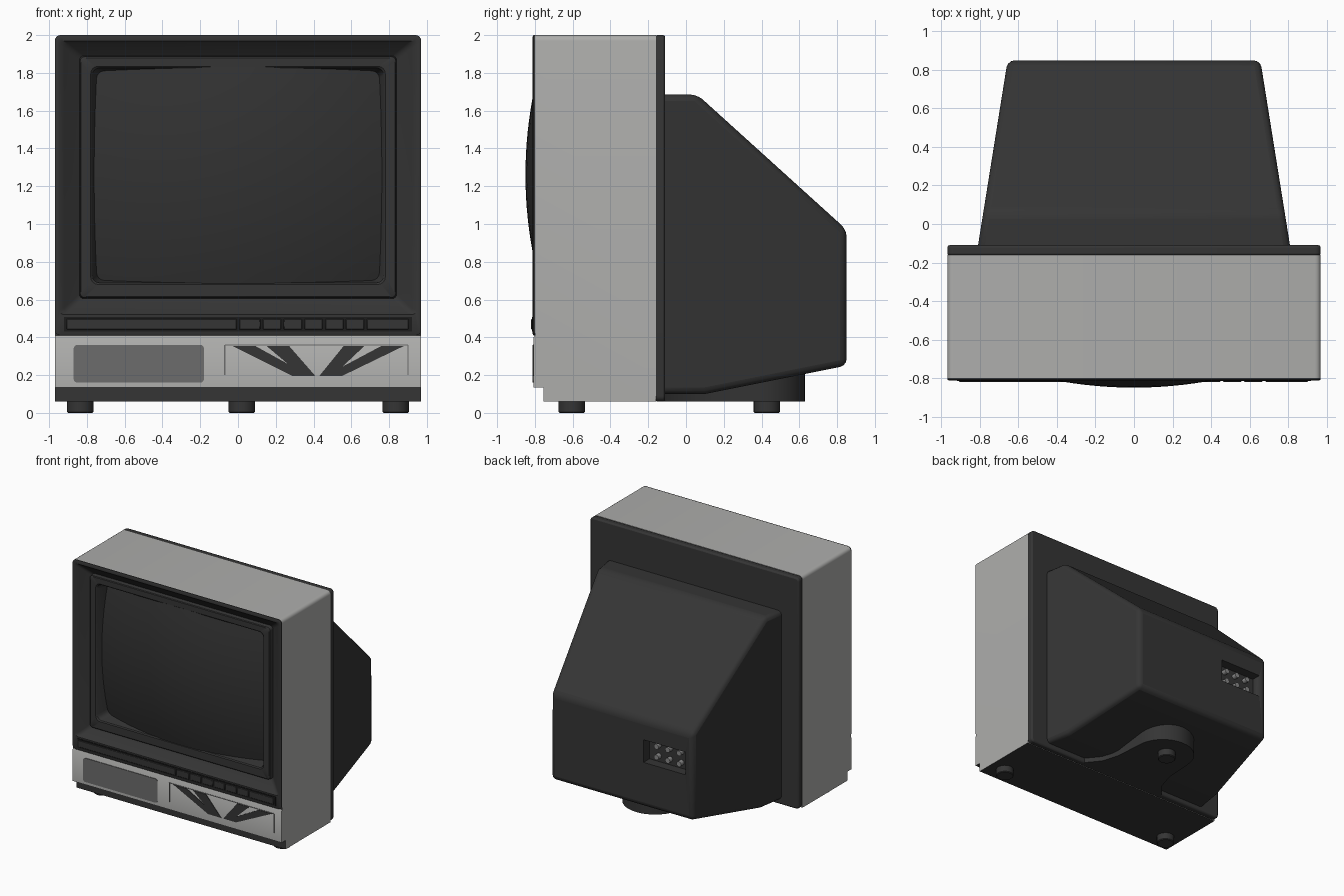
import bpy, bmesh, math

cube = bpy.data.objects.get("Cube")
if cube:
    bpy.data.objects.remove(cube, do_unlink=True)


def material(name, r, g, b, rough=0.6):
    m = bpy.data.materials.new(name)
    m.use_nodes = True
    m.diffuse_color = (r, g, b, 1)
    bsdf = m.node_tree.nodes["Principled BSDF"]
    bsdf.inputs["Base Color"].default_value = (r, g, b, 1)
    bsdf.inputs["Roughness"].default_value = rough
    return m


DARK = material("dark plastic", 0.035, 0.035, 0.035)
GLASS = material("screen glass", 0.031, 0.031, 0.031, 0.3)
BLACK = material("black groove", 0.012, 0.012, 0.012)
GREY = material("light grey casing", 0.42, 0.42, 0.41)
GRILLE = material("speaker grey", 0.15, 0.15, 0.15)
METAL = material("socket metal", 0.25, 0.25, 0.25)


def finish(name, bm, *mats, recalc=True, bevel=0, segments=3):
    if recalc:
        bmesh.ops.recalc_face_normals(bm, faces=bm.faces)
    me = bpy.data.meshes.new(name)
    bm.to_mesh(me)
    bm.free()
    ob = bpy.data.objects.new(name, me)
    bpy.context.collection.objects.link(ob)
    for m in mats:
        me.materials.append(m)
    if bevel:
        mod = ob.modifiers.new("Bevel", "BEVEL")
        mod.width, mod.segments = bevel, segments
        mod.limit_method = "ANGLE"
    bpy.ops.object.select_all(action="DESELECT")
    bpy.context.view_layer.objects.active = ob
    ob.select_set(True)
    bpy.ops.object.shade_smooth_by_angle(angle=math.radians(35))
    return ob


def add_prism(bm, pts, axis, lo, hi):
    """Extrude a 2D outline along an axis."""
    def place(p, d):
        return {"x": (d, *p), "y": (p[0], d, p[1]), "z": (*p, d)}[axis]
    a = [bm.verts.new(place(p, lo)) for p in pts]
    b = [bm.verts.new(place(p, hi)) for p in pts]
    bm.faces.new(a)
    bm.faces.new(b[::-1])
    for i in range(len(pts)):
        j = (i + 1) % len(pts)
        bm.faces.new((a[i], b[i], b[j], a[j]))


def prism(name, pts, axis, lo, hi, mat, **kw):
    bm = bmesh.new()
    add_prism(bm, pts, axis, lo, hi)
    return finish(name, bm, mat, **kw)


def rect(x0, x1, z0, z1):
    return [(x0, z0), (x1, z0), (x1, z1), (x0, z1)]


def circle(cx, cy, r, n=24):
    return [(cx + r * math.cos(2 * math.pi * i / n), cy + r * math.sin(2 * math.pi * i / n)) for i in range(n)]


def rounded(x0, x1, z0, z1, r, n=4):
    corners = [(x0 + r, z0 + r, 180), (x1 - r, z0 + r, 270), (x1 - r, z1 - r, 0), (x0 + r, z1 - r, 90)]
    return [(cx + r * math.cos(math.radians(a + 90 * k / n)), cz + r * math.sin(math.radians(a + 90 * k / n)))
            for cx, cz, a in corners for k in range(n + 1)]


# Cabinet shell: side profile extruded across, open where the bezel sits
bm = bmesh.new()
profile = [(-0.16, 0.06), (-0.16, 2), (-0.8, 2), (-0.8, 0.41), (-0.807, 0.4),
           (-0.807, 0.135), (-0.755, 0.135), (-0.755, 0.06)]
add_prism(bm, profile, "x", -0.97, 0.97)
bmesh.ops.recalc_face_normals(bm, faces=bm.faces)
top = [e for e in bm.edges if all(v.co.z > 1.99 and abs(v.co.x) > 0.9 for v in e.verts)
       and abs(e.verts[0].co.y - e.verts[1].co.y) > 0.1]
bmesh.ops.bevel(bm, geom=top, offset=0.03, segments=4, profile=0.5, affect="EDGES")
bm.normal_update()
for f in bm.faces:
    c = f.calc_center_median()
    f.material_index = int(f.normal.z < -0.9 or (f.normal.y < -0.9 and c.z < 0.13))
hole = [f for f in bm.faces if f.normal.y < -0.9 and f.calc_center_median().z > 0.6]
bmesh.ops.delete(bm, geom=hole, context="FACES_ONLY")
finish("cabinet_shell", bm, GREY, DARK, recalc=False)

# Front bezel: concentric rounded rings stepping in to the screen opening
rings = [(0.97, 0.41, 2, -0.8, 0.03), (0.97, 0.41, 2, -0.808, 0.03), (0.962, 0.418, 1.992, -0.812, 0.028),
         (0.945, 0.52, 1.97, -0.81, 0.025), (0.92, 0.53, 1.955, -0.79, 0.025), (0.84, 0.605, 1.89, -0.735, 0.025),
         (0.836, 0.61, 1.886, -0.768, 0.025), (0.83, 0.616, 1.88, -0.773, 0.025), (0.78, 0.68, 1.835, -0.773, 0.04),
         (0.772, 0.688, 1.827, -0.765, 0.04), (0.735, 0.71, 1.8, -0.6, 0.04)]
bm = bmesh.new()
last = None
for hx, z0, z1, y, r in rings:
    ring = [bm.verts.new((x, y, z)) for x, z in rounded(-hx, hx, z0, z1, r)]
    if last:
        for i in range(len(ring)):
            j = (i + 1) % len(ring)
            bm.faces.new((last[i], last[j], ring[j], ring[i]))
    last = ring
finish("screen_bezel", bm, DARK, recalc=False)

# Bulging screen, a shallow patch of a sphere
bm = bmesh.new()
bmesh.ops.create_grid(bm, x_segments=24, y_segments=20, size=1)
for v in bm.verts:
    x, z = v.co.x * 0.765, v.co.y * 0.575
    v.co = (x, -0.85 + (x * x + z * z) / 4.4, 1.26 + z)
finish("screen", bm, GLASS, recalc=False)

# Control strip with one flap and a row of buttons
prism("control_groove", rect(-0.92, 0.92, 0.432, 0.508), "y", -0.815, -0.80, BLACK)
stops = [-0.915, 0.0, 0.125, 0.235, 0.345, 0.455, 0.565, 0.675, 0.91]
bm = bmesh.new()
for a, b in zip(stops, stops[1:]):
    add_prism(bm, rect(a + 0.007, b - 0.007, 0.442, 0.498), "y", -0.82, -0.805)
finish("control_buttons", bm, DARK, bevel=0.003, segments=1)

# Speaker grille and fan-shaped ornament window on the lower panel
prism("speaker_grille", rounded(-0.87, -0.18, 0.16, 0.36, 0.02), "y", -0.812, -0.804, GRILLE)
bm = bmesh.new()
for a, b, c, d in [(-0.03, 0.09, 0.29, 0.38), (0.15, 0.27, 0.34, 0.41),
                   (0.56, 0.67, 0.43, 0.50), (0.76, 0.88, 0.46, 0.55)]:
    add_prism(bm, [(a, 0.355), (b, 0.355), (d, 0.195), (c, 0.195)], "y", -0.811, -0.804)
finish("fan_rays", bm, DARK)
bm = bmesh.new()
for r in [rect(-0.07, 0.9, 0.356, 0.362), rect(-0.073, -0.067, 0.2, 0.36), rect(0.897, 0.903, 0.2, 0.36)]:
    add_prism(bm, r, "y", -0.81, -0.804)
finish("fan_window_border", bm, GRILLE)

# Rear frame plate
prism("rear_frame", rounded(-0.97, 0.97, 0.06, 2, 0.03), "y", -0.165, -0.11, DARK, bevel=0.012, segments=2)

# Tapered rear housing
bm = bmesh.new()
side = [(-0.15, 0.1), (0.1, 0.1), (0.85, 0.25), (0.85, 0.97), (0.06, 1.685), (-0.15, 1.685)]
add_prism(bm, side, "x", -1, 1)
for v in bm.verts:
    v.co.x *= 0.81 - (v.co.y + 0.11) * 0.16
housing = finish("rear_housing", bm, DARK, bevel=0.035)

# Recessed socket bay at the back
cutter = prism("socket_bay_cutter", rect(-0.59, -0.2, 0.62, 0.81), "y", 0.77, 0.95, DARK)
cutter.hide_render = True
cutter.hide_viewport = True
cutter.display_type = "WIRE"
cut = housing.modifiers.new("Socket bay", "BOOLEAN")
cut.object, cut.operation, cut.solver = cutter, "DIFFERENCE", "EXACT"
bm = bmesh.new()
for x in (-0.5, -0.395, -0.29):
    for z in (0.67, 0.76):
        add_prism(bm, circle(x, z, 0.022, 12), "y", 0.76, 0.81)
finish("sockets", bm, METAL)

# Base tongue flaring into the cabinet, rounded at the back
flare = [(0.4, -0.15), (0.4, -0.11), (0.31, 0), (0.265, 0.15)]
arc = [(0.25 * math.cos(math.pi * i / 20), 0.38 + 0.25 * math.sin(math.pi * i / 20)) for i in range(21)]
outline = flare + arc + [(-x, y) for x, y in reversed(flare)]
prism("base_tongue", [(x + 0.02, y) for x, y in outline], "z", 0.06, 0.21, DARK)

# Three round feet
for name, x, y in [("front_right_foot", -0.835, -0.605), ("front_left_foot", 0.835, -0.605), ("rear_foot", 0.02, 0.428)]:
    prism(name, circle(x, y, 0.07), "z", 0, 0.07, DARK, bevel=0.006, segments=1)
